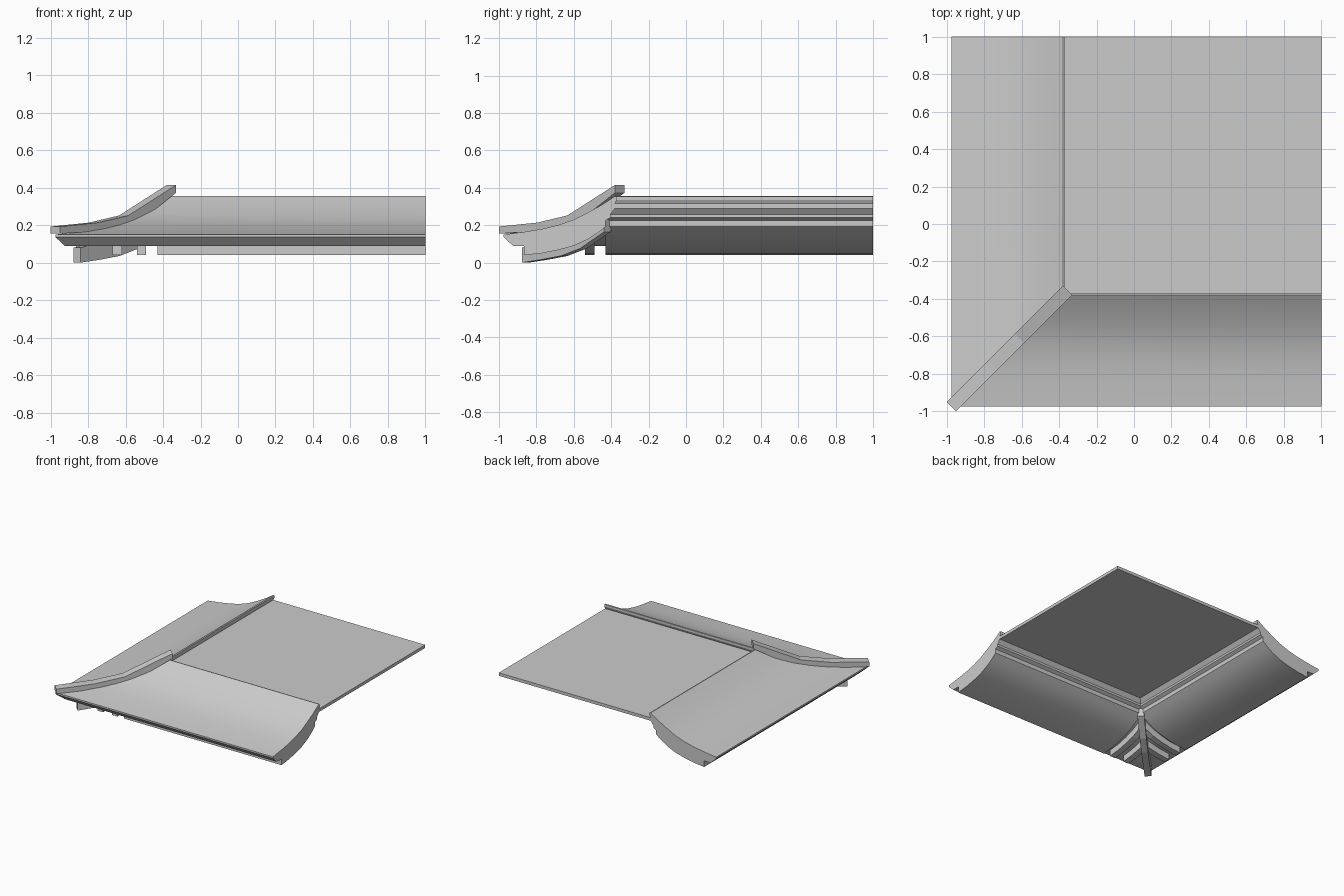
import bpy, bmesh, math

if "Cube" in bpy.data.objects:
    bpy.data.objects.remove(bpy.data.objects["Cube"])

# cross-section of the curved roof: (distance axis, height)
TOP = [(-.38, .355), (-.45, .309), (-.52, .27), (-.60, .23), (-.68, .202),
       (-.76, .182), (-.86, .165), (-.975, .15)]
EAVE = [(-.975, .137), (-.925, .09), (-.865, .09)]
UNDER = [(-.865, .09), (-.865, .04), (-.77, .05), (-.68, .068), (-.60, .09),
         (-.52, .127), (-.47, .16), (-.43, .192)]
STEPS = [(-.43, .192), (-.43, .225), (-.405, .24), (-.405, .257), (-.38, .29),
         (-.38, .315), (-.37, .335), (-.37, .353), (-.38, .355)]
SHELL = [(-.865, .09), (-.76, .102), (-.68, .122), (-.60, .15), (-.52, .19), (-.43, .25)]
CUT = -.43


def lerp(pts, d):
    for (a, za), (b, zb) in zip(pts, pts[1:]):
        if a <= d <= b and b > a:
            return za + (zb - za) * (d - a) / (b - a)
    return pts[-1][1]


def finish(name, bm, smooth=True):
    bmesh.ops.remove_doubles(bm, verts=bm.verts, dist=1e-5)
    bmesh.ops.recalc_face_normals(bm, faces=bm.faces)
    me = bpy.data.meshes.new(name)
    bm.to_mesh(me)
    bm.free()
    ob = bpy.data.objects.new(name, me)
    bpy.context.collection.objects.link(ob)
    if smooth:
        bpy.ops.object.select_all(action='DESELECT')
        ob.select_set(True)
        bpy.context.view_layer.objects.active = ob
        bpy.ops.object.shade_smooth_by_angle(angle=math.radians(25))
    return ob


def wing(name, swap):
    bm = bmesh.new()

    def face(pts):
        bm.faces.new([bm.verts.new((y, x, z) if swap else (x, y, z)) for x, y, z in pts])

    def strip(pts, start, end):
        for (a, za), (b, zb) in zip(pts, pts[1:]):
            quad = [(start(a), a, za), (end, a, za), (end, b, zb), (start(b), b, zb)]
            out = [p for i, p in enumerate(quad) if p != quad[i - 1]]
            face(out)

    strip(TOP + EAVE, lambda d: d, 1)
    strip(UNDER, lambda d: CUT, 1)
    strip(STEPS, lambda d: d, 1)
    strip(SHELL, lambda d: d, CUT)
    # end section and the step where the soffit stops short of the corner
    face([(1, d, z) for d, z in TOP + EAVE + UNDER[1:] + STEPS[1:-1]])
    face([(CUT, d, z) for d, z in UNDER + SHELL[:0:-1]])
    finish(name, bm)


def bar(name, path, half, place):
    """Solid bar; path holds (position, bottom, top), place maps (t, side) to x, y."""
    bm = bmesh.new()
    rings = []
    for t, lo, hi in path:
        rings.append([bm.verts.new((*place(t, s), z))
                      for s, z in ((-half, lo), (half, lo), (half, hi), (-half, hi))])
    for a, b in zip(rings, rings[1:]):
        for i in range(4):
            j = (i + 1) % 4
            bm.faces.new((a[i], a[j], b[j], b[i]))
    bm.faces.new(rings[0])
    bm.faces.new(rings[-1])
    finish(name, bm, False)


def diagonal(t, s):
    return t + s, t - s


# two mitred roof slopes
wing("front_slope", False)
wing("left_slope", True)

# flat deck
bm = bmesh.new()
bmesh.ops.create_cube(bm, size=1)
for v in bm.verts:
    v.co = (1 if v.co.x > 0 else -.38, 1 if v.co.y > 0 else -.38, .315 if v.co.z > 0 else .29)
finish("deck", bm, False)

# hip ridge on the corner
ridge = [(-.975, .155, .193), (-.77, .168, .214), (-.61, .205, .252),
         (-.48, .275, .335), (-.355, .373, .415)]
bar("hip_ridge", ridge, .025, diagonal)

# hip beam under the corner
beam = [(-.86, 0, .08), (-.76, .015, .105), (-.65, .036, .135), (-.55, .075, .18), (-.42, .165, .255)]
bar("hip_beam", beam, .018, diagonal)

# short rafters either side of the beam
for n, c in enumerate((-.515, -.645)):
    ds = [-.864] + [d for d, z in UNDER[2:] if d < c - .02] + [c]
    path = [(d, lerp(UNDER[1:], d), lerp(SHELL, d) + .005) for d in ds]
    bar(f"front_rafter_{n}", path, .025, lambda t, s: (c + s, t))
    bar(f"left_rafter_{n}", path, .025, lambda t, s: (t, c + s))
